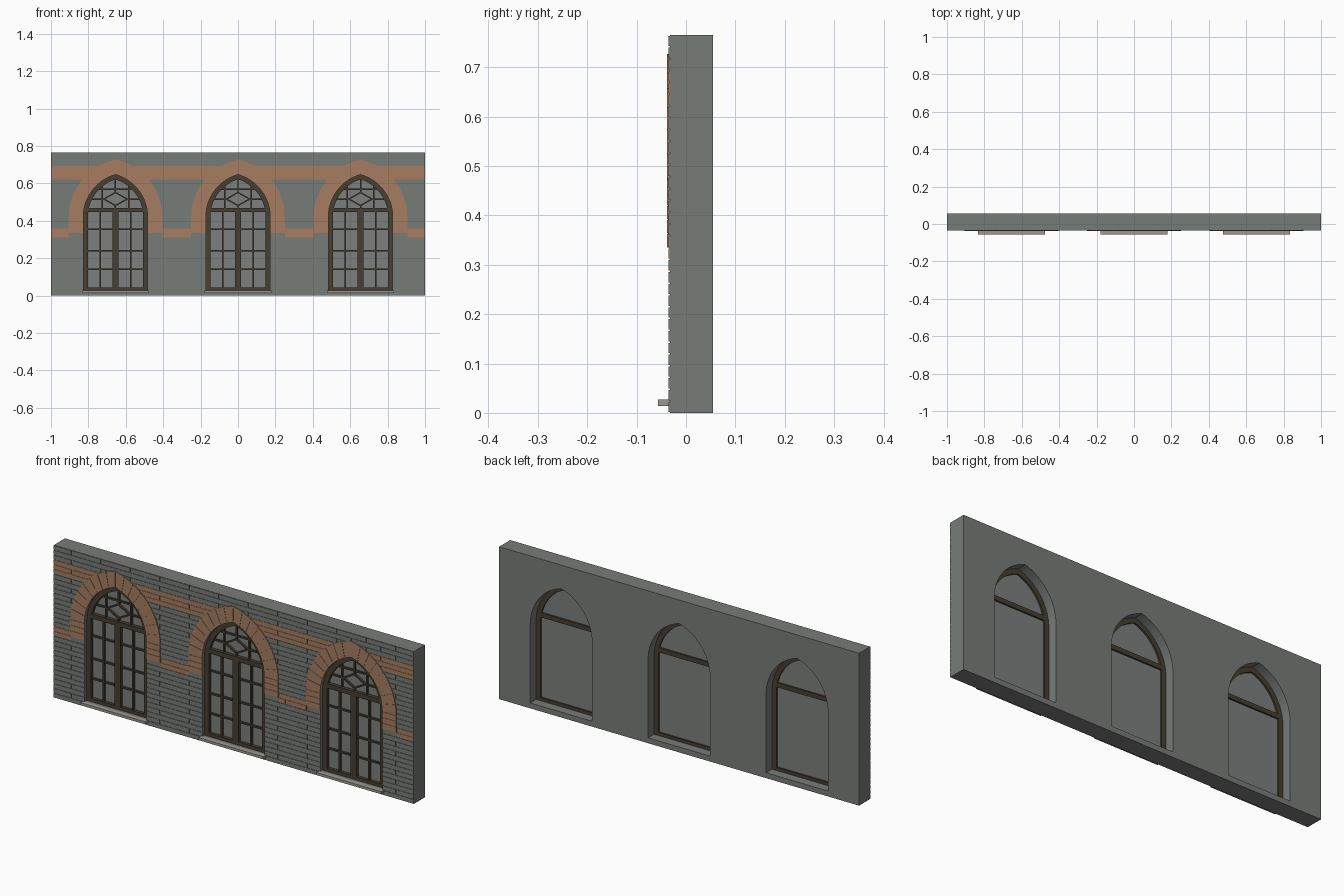
import bpy, bmesh, math

cube = bpy.data.objects.get("Cube")
if cube:
    bpy.data.objects.remove(cube, do_unlink=True)


def material(name, colour):
    m = bpy.data.materials.new(name)
    m.use_nodes = True
    m.diffuse_color = (*colour, 1)
    m.node_tree.nodes["Principled BSDF"].inputs["Base Color"].default_value = (*colour, 1)
    return m


GREY = material("grey brick", (0.185, 0.2, 0.185))
ORANGE = material("orange brick", (0.38, 0.2, 0.12))
BROWN = material("dark brown wood", (0.062, 0.05, 0.03))
STONE = material("pale stone", (0.33, 0.32, 0.28))
GLASS = material("grey glass", (0.2, 0.215, 0.205))

CENTRES = (-0.655, 0, 0.655)
HALF, SILL_TOP, SPRING, LEAN = 0.172, 0.027, 0.42, 0.063
SURROUND, SURROUND_BASE = 0.25, 0.335
FACE, CORE, BACK, TOP = -0.035, -0.0325, 0.055, 0.765


def finish(name, bm, *mats):
    bmesh.ops.recalc_face_normals(bm, faces=bm.faces)
    mesh = bpy.data.meshes.new(name)
    bm.to_mesh(mesh)
    bm.free()
    for m in mats:
        mesh.materials.append(m)
    obj = bpy.data.objects.new(name, mesh)
    bpy.context.collection.objects.link(obj)
    return obj


def prism(bm, outline, y0, y1, mat=0):
    """Extrude an x-z outline from y0 to y1."""
    front = [bm.verts.new((x, y0, z)) for x, z in outline]
    back = [bm.verts.new((x, y1, z)) for x, z in outline]
    faces = [bm.faces.new(front), bm.faces.new(back[::-1])]
    for i in range(len(front)):
        faces.append(bm.faces.new((front[i - 1], back[i - 1], back[i], front[i])))
    for f in faces:
        f.material_index = mat


def box(bm, x0, x1, y0, y1, z0, z1, mat=0):
    prism(bm, [(x0, z0), (x1, z0), (x1, z1), (x0, z1)], y0, y1, mat)


def strip(bm, inner, outer, y0, y1):
    """Solid band between two x-z paths."""
    rows = [[bm.verts.new(v) for v in ((a[0], y0, a[1]), (b[0], y0, b[1]),
                                       (b[0], y1, b[1]), (a[0], y1, a[1]))]
            for a, b in zip(inner, outer)]
    for p, q in zip(rows, rows[1:]):
        for i in range(4):
            bm.faces.new((p[i - 1], p[i], q[i], q[i - 1]))
    bm.faces.new(rows[0])
    bm.faces.new(rows[-1][::-1])


def arc(cx, half, t, side=1):
    """Point on one flank of a pointed arch, t = 0 at springing, 1 at apex."""
    r = half + LEAN
    a = t * math.acos(LEAN / r)
    return cx + side * (r * math.cos(a) - LEAN), SPRING + r * math.sin(a)


def arch_path(cx, half, base, n=14):
    right = [(cx + half, base)] + [arc(cx, half, i / n) for i in range(n + 1)]
    return right + [(2 * cx - x, z) for x, z in right[-2::-1]]


def arch_height(x, half):
    return SPRING + math.sqrt((half + LEAN) ** 2 - (abs(x) + LEAN) ** 2)


def arch_width(z, half):
    return math.sqrt((half + LEAN) ** 2 - (z - SPRING) ** 2) - LEAN


# Wall core
bm = bmesh.new()
box(bm, -1, 1, CORE, BACK, 0, TOP)
wall = finish("wall_core", bm, GREY)

# Brick courses: two orange bands, running bond elsewhere
ROWS, BRICK, GAP = 32, 0.655 / 4, 0.0015
COURSE = TOP / ROWS
UPPER, LOWER = (26, 27, 28), (13, 14)
bm = bmesh.new()
for row in range(ROWS):
    start = -0.655 - 3 * BRICK + (row % 2) * BRICK / 2
    cuts = [start + i * BRICK for i in range(16)]
    if row in LOWER:
        cuts = [c + s * SURROUND for c in CENTRES for s in (-1, 1)]
        cuts += [-0.328 + 0.04 * (row % 2), 0.328 - 0.04 * (row % 2)]
    cuts = [-1] + sorted(c for c in cuts if -0.98 < c < 0.98) + [1]
    for a, b in zip(cuts, cuts[1:]):
        mid = (a + b) / 2
        clear = all(abs(mid - c) > SURROUND for c in CENTRES)
        orange = row in UPPER or (row in LOWER and clear)
        box(bm, a + GAP * (a > -1), b - GAP * (b < 1), FACE, CORE,
            row * COURSE + GAP, (row + 1) * COURSE - GAP, int(orange))
bricks = finish("wall_bricks", bm, GREY, ORANGE)

# Orange mortar behind the two bands
bm = bmesh.new()
box(bm, -1, 1, CORE - 0.0006, CORE + 0.001, UPPER[0] * COURSE, (UPPER[-1] + 1) * COURSE)
ends = [-1] + [c + s * SURROUND for c in CENTRES for s in (-1, 1)] + [1]
for a, b in zip(ends[::2], ends[1::2]):
    box(bm, a, b, CORE - 0.0006, CORE + 0.001, LOWER[0] * COURSE, (LOWER[-1] + 1) * COURSE)
mortar = finish("band_mortar", bm, ORANGE)

# Cut the three arched openings
bm = bmesh.new()
for cx in CENTRES:
    prism(bm, arch_path(cx, HALF, SILL_TOP), -0.2, 0.2)
cutter = finish("opening_cutter", bm)
cutter.hide_render = True
for obj in (wall, bricks, mortar):
    mod = obj.modifiers.new("openings", "BOOLEAN")
    mod.operation, mod.solver, mod.object = "DIFFERENCE", "EXACT", cutter
    bpy.context.view_layer.objects.active = obj
    bpy.ops.object.modifier_apply(modifier=mod.name)
bpy.data.objects.remove(cutter, do_unlink=True)

WOOD_FRONT, WOOD_BACK, PANE = -0.02, 0.008, -0.004
FRAME = 0.024
INNER = HALF - FRAME
T0, T1 = 0.446, 0.469      # transom heights
BAR = 0.004                # half width of glazing bars

for n, cx in enumerate(CENTRES, 1):
    # Arch surround: backing ring, then side blocks and wedge stones
    bm = bmesh.new()
    strip(bm, arch_path(cx, HALF, SURROUND_BASE), arch_path(cx, SURROUND, SURROUND_BASE),
          -0.0366, CORE)
    WEDGES, SIDES, SEAM = 8, 3, 0.015
    for side in (-1, 1):
        for i in range(WEDGES):
            ts = [(i + SEAM + (1 - 2 * SEAM) * k / 3) / WEDGES for k in range(4)]
            strip(bm, [arc(cx, HALF, t, side) for t in ts],
                  [arc(cx, SURROUND, t, side) for t in ts], -0.0385, -0.036)
        h = (SPRING - SURROUND_BASE) / SIDES
        for i in range(SIDES):
            z = SURROUND_BASE + i * h
            xs = sorted((cx + side * HALF, cx + side * SURROUND))
            box(bm, *xs, -0.0385, -0.036, z + 0.001 * (i > 0), z + h - 0.001)
    finish(f"arch_surround_{n}", bm, ORANGE)

    # Stone sill
    bm = bmesh.new()
    box(bm, cx - 0.18, cx + 0.18, -0.057, CORE, 0.014, SILL_TOP)
    finish(f"window_sill_{n}", bm, STONE)

    # Glass
    bm = bmesh.new()
    prism(bm, arch_path(cx, HALF - 0.005, SILL_TOP), PANE, PANE + 0.004)
    finish(f"window_glass_{n}", bm, GLASS)

    # Arched frame, bottom rail, transom and centre post
    bm = bmesh.new()
    strip(bm, arch_path(cx, INNER, SILL_TOP), arch_path(cx, HALF, SILL_TOP),
          WOOD_FRONT, WOOD_BACK)
    box(bm, cx - INNER, cx + INNER, WOOD_FRONT, WOOD_BACK, SILL_TOP, 0.043)
    box(bm, cx - INNER, cx + INNER, WOOD_FRONT - 0.002, WOOD_BACK, T0, T1)
    box(bm, cx - 0.016, cx + 0.016, WOOD_FRONT, PANE, 0.043, T0)
    finish(f"window_frame_{n}", bm, BROWN)

    # Glazing bars of the two door leaves
    y0 = -0.015
    bm = bmesh.new()
    for side in (-1, 1):
        x = cx + side * 0.082
        box(bm, x - BAR, x + BAR, y0, PANE, 0.043, T0)
        xs = sorted((cx + side * 0.016, cx + side * INNER))
        for z in (0.14, 0.24, 0.355):
            box(bm, *xs, y0 + 0.001, PANE, z - BAR, z + BAR)
    finish(f"door_bars_{n}", bm, BROWN)

    # Tracery in the arch: diamond, uprights and cross bars
    bm = bmesh.new()
    mid, w, h = 0.516, 0.064, 0.036

    def diamond(s):
        return [(cx + s * w, mid), (cx, mid + s * h), (cx - s * w, mid),
                (cx, mid - s * h), (cx + s * w, mid)]

    strip(bm, diamond(0.86), diamond(1.08), y0, PANE)
    for x in (-0.07, 0.07):
        box(bm, cx + x - BAR, cx + x + BAR, y0 + 0.001, PANE, T1,
            arch_height(x, INNER + 0.006))
    box(bm, cx - BAR, cx + BAR, y0 + 0.001, PANE, mid + h, arch_height(0, INNER + 0.006))
    box(bm, cx - BAR, cx + BAR, y0 + 0.001, PANE, T1, mid - h)
    reach = arch_width(0.568, INNER + 0.006)
    box(bm, cx - reach, cx + reach, y0 + 0.002, PANE, 0.568 - BAR, 0.568 + BAR)
    for side in (-1, 1):
        xs = sorted((cx + side * w, cx + side * arch_width(mid, INNER + 0.006)))
        box(bm, *xs, y0 + 0.002, PANE, mid - BAR, mid + BAR)
    finish(f"arch_tracery_{n}", bm, BROWN)
